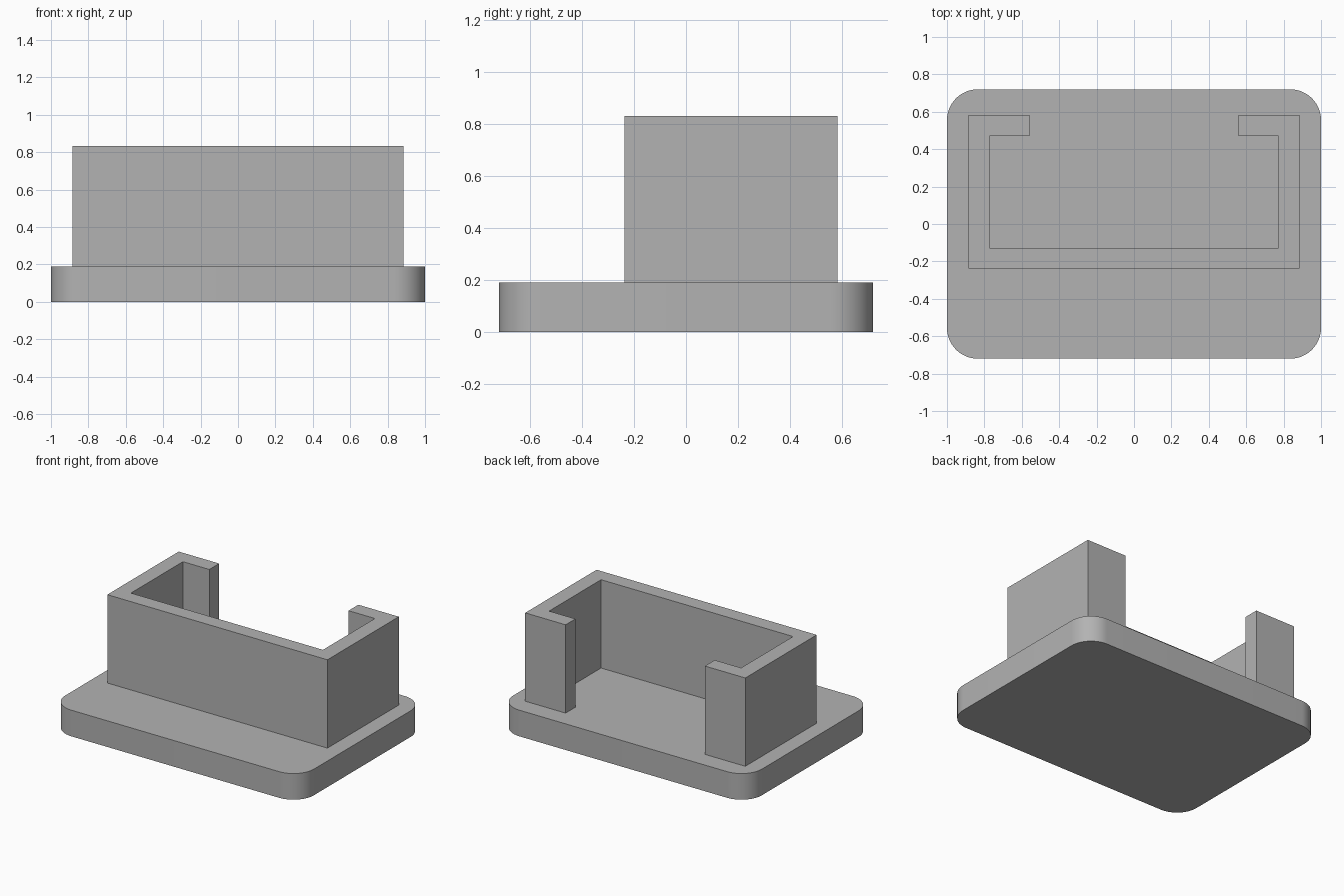
import bpy
import bmesh
from math import radians, sin, cos

cube = bpy.data.objects.get("Cube")
if cube:
    bpy.data.objects.remove(cube, do_unlink=True)

grey = bpy.data.materials.new("plain grey")
grey.use_nodes = True
colour = (0.45, 0.45, 0.45, 1)
grey.diffuse_color = colour
grey.node_tree.nodes["Principled BSDF"].inputs["Base Color"].default_value = colour


def extrude_profile(name, points, bottom, top):
    """Solid prism from a counter-clockwise outline."""
    bm = bmesh.new()
    face = bm.faces.new([bm.verts.new((x, y, bottom)) for x, y in points])
    result = bmesh.ops.extrude_face_region(bm, geom=[face])
    verts = [v for v in result["geom"] if isinstance(v, bmesh.types.BMVert)]
    bmesh.ops.translate(bm, verts=verts, vec=(0, 0, top - bottom))
    bmesh.ops.recalc_face_normals(bm, faces=bm.faces)
    mesh = bpy.data.meshes.new(name)
    bm.to_mesh(mesh)
    bm.free()
    mesh.materials.append(grey)
    obj = bpy.data.objects.new(name, mesh)
    bpy.context.collection.objects.link(obj)
    return obj


def rounded_rectangle(half_x, half_y, radius, steps):
    points = []
    corners = [(1, 1), (-1, 1), (-1, -1), (1, -1)]
    for i, (sx, sy) in enumerate(corners):
        for k in range(steps + 1):
            a = radians(90 * (i + k / steps))
            points.append((sx * (half_x - radius) + radius * cos(a),
                           sy * (half_y - radius) + radius * sin(a)))
    return points


# Base plate with rounded corners
base_top = 0.19
base = extrude_profile("base_plate", rounded_rectangle(1, 0.72, 0.165, 16), 0, base_top)
bpy.context.view_layer.objects.active = base
base.select_set(True)
bpy.ops.object.shade_smooth_by_angle(angle=radians(30))
base.select_set(False)

# Upright wall: open at the back, with a return lip on each side
right_half = [(0.885, -0.237), (0.885, 0.583), (0.56, 0.583),
              (0.56, 0.47), (0.772, 0.47), (0.772, -0.127)]
left_half = [(-x, y) for x, y in reversed(right_half)]
extrude_profile("holder_wall", right_half + left_half, base_top, 0.832)
